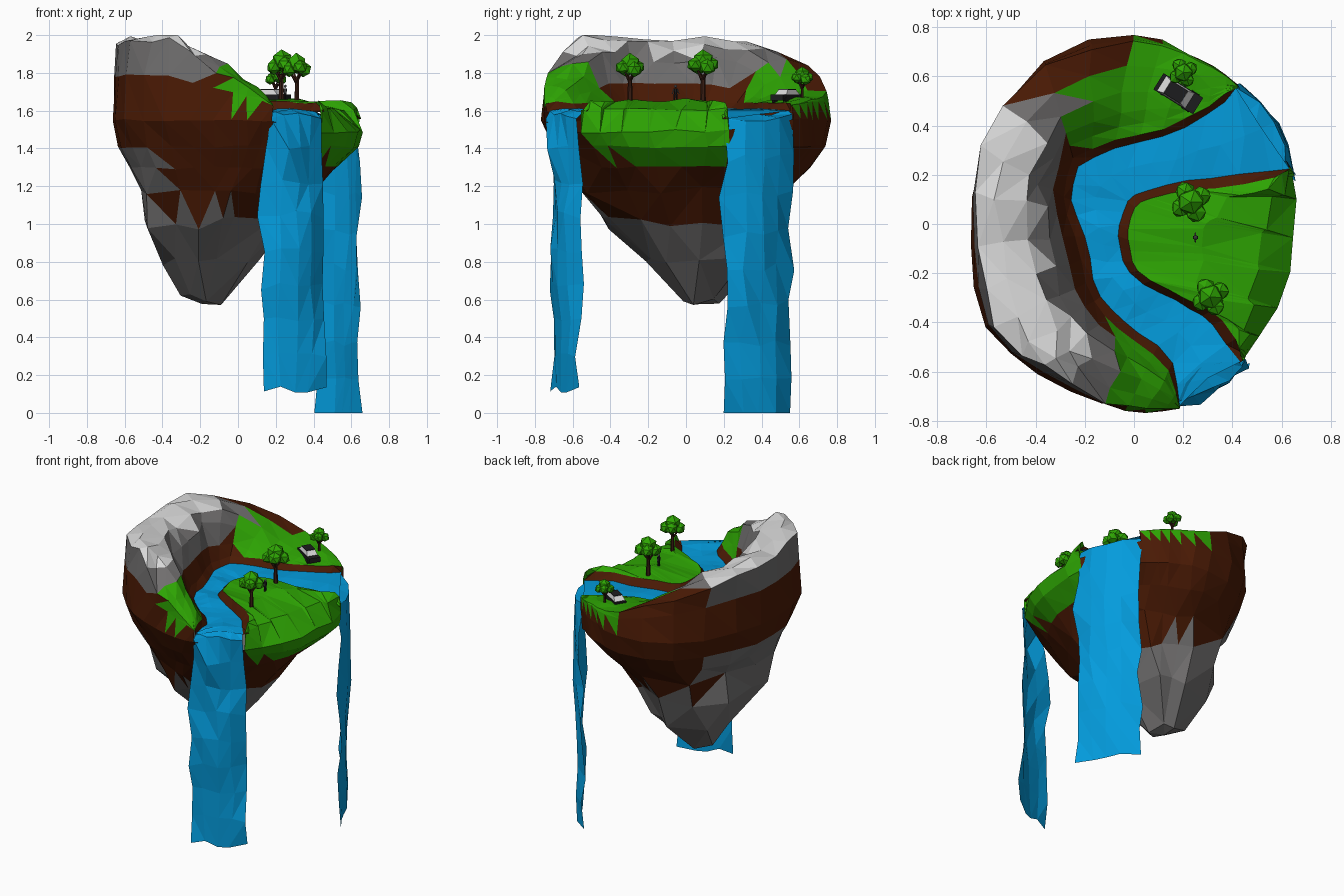
import bpy, bmesh, math, random
from mathutils import Vector as V, Matrix, noise

if "Cube" in bpy.data.objects:
    bpy.data.objects.remove(bpy.data.objects["Cube"])

random.seed(4)
COLORS = [("grass", (.027, .375, .001)), ("soil", (.07, .0105, .0015)), ("rock", (.165, .16, .16)),
          ("pale_peak", (.68, .68, .68)), ("water", (.001, .33, .72)),
          ("bark", (.04, .012, .006)), ("black", (.012, .012, .013)), ("glass_white", (.7, .7, .7))]
GRASS, SOIL, ROCK, PEAK, WATER, BARK, BLACK, WHITE = range(8)
SLOPE, HULL = 20, 21                      # temporary tags, recoloured by rule
MATS = []
for n, c in COLORS:
    m = bpy.data.materials.new(n)
    m.diffuse_color = (*c, 1)
    m.use_nodes = True
    m.node_tree.nodes["Principled BSDF"].inputs["Base Color"].default_value = m.diffuse_color
    MATS.append(m)


def finish(name, bm):
    me = bpy.data.meshes.new(name)
    bm.to_mesh(me)
    bm.free()
    for m in MATS:
        me.materials.append(m)
    ob = bpy.data.objects.new(name, me)
    bpy.context.collection.objects.link(ob)
    return ob


def strip(bm, a, b, mat, closed=False):
    """Quads between two rows of points."""
    va, vb = [bm.verts.new(p) for p in a], [bm.verts.new(p) for p in b]
    for i in range(len(a) if closed else len(a) - 1):
        j = (i + 1) % len(a)
        bm.faces.new((va[i], va[j], vb[j], vb[i])).material_index = mat


def weld(bm, amp=None):
    """Merge rows, triangulate and roughen by a position-based noise."""
    bmesh.ops.remove_doubles(bm, verts=bm.verts, dist=.004)
    bmesh.ops.triangulate(bm, faces=bm.faces)
    for v in bm.verts:
        z = v.co.z
        k = amp or (.06 if z < 1.25 or z > 1.8 else .018)
        v.co += noise.noise_vector(v.co * 7.3) * k
        v.co.z = min(2, max(0, v.co.z))
    bm.normal_update()


# ---- stations along the C-shaped river: outer bank, inner bank, island rim, ridge height
STATIONS = [(.42, .55, .64, .23, .425, .56, 1.62), (.29, .44, .42, .20, .32, .64, 1.65),
            (.12, .36, .22, .18, .20, .71, 1.67), (-.08, .31, .05, .14, .0, .77, 1.71),
            (-.23, .23, -.03, .09, -.36, .66, 1.88), (-.26, .10, -.06, 0, -.61, .31, 1.98),
            (-.20, -.05, -.05, -.10, -.665, -.08, 1.97), (-.16, -.22, -.02, -.20, -.60, -.42, 1.99),
            (-.09, -.36, .10, -.28, -.38, -.61, 1.99), (.02, -.44, .22, -.34, -.13, -.73, 1.84),
            (.15, -.56, .32, -.42, .05, -.765, 1.73), (.18, -.73, .43, -.55, .18, -.745, 1.62)]


def resample(t):
    out = []
    for i in range(len(t) - 1):
        p = [t[max(0, min(len(t) - 1, i + k))] for k in (-1, 0, 1, 2)]
        out.append(p[1])
        out.append(tuple((-a + 9 * b + 9 * c - d) / 16 for a, b, c, d in zip(*p)))
    return out + [t[-1]]


ST = resample(STATIONS)
N = len(ST)
outer = [V((s[0], s[1], 1.6)) for s in ST]
inner = [V((s[2], s[3], 1.6)) for s in ST]
inner[0].z, inner[1].z = 1.55, 1.585       # the river dips at its back mouth
rim = [V((s[4], s[5], 1.55)) for s in ST]

# ---- island land
bm = bmesh.new()
bank = []
for o, r in zip(outer, rim):
    p = o.lerp(r, min(.5, .035 / max(.01, (r - o).length)))
    p.z = 1.64
    bank.append(p)
strip(bm, outer, bank, SOIL)
row = bank
for f, h in ((.12, .3), (.25, .68), (.45, .9), (.7, 1), (.94, .93), (.97, .42), (1, None)):
    nxt = []
    for b, r, s in zip(bank, rim, ST):
        p = b.lerp(r, f)
        p.z = 1.55 if h is None else 1.64 + (s[6] - 1.64) * h
        nxt.append(p)
    strip(bm, row, nxt, SLOPE)
    row = nxt

# grassy peninsula inside the river bend
PEN = [(.65, .23), (.66, .10), (.65, -.05), (.63, -.20), (.58, -.34), (.51, -.46), (.44, -.55)]
pen = [V((*p, 1.49)) for p in PEN]
edge = [i + (i - o).normalized() * .04 for i, o in zip(inner, outer)]
for k, e in enumerate(edge):
    e.z = inner[k].z + (.0 if k in (0, N - 1) else .045)
strip(bm, inner, edge, SOIL)
row = edge
for f, z in ((.45, 1.655), (.8, 1.61), (1, 1.49)):
    nxt = []
    for k, e in enumerate(edge):
        p = e.lerp(pen[round(k * 6 / (N - 1))], f)
        p.z = min(z, e.z + .01)
        nxt.append(p)
    strip(bm, row, nxt, GRASS)
    row = nxt

# tapering underside: rings of the rim shape, coarser towards the bottom
loop = rim + pen[::-1]
row = loop
LEVELS = [(1.41, -.63, .64, -.70, .74, 1), (1.3, -.57, .53, -.63, .66, 1), (1.17, -.52, .41, -.55, .55, 2),
          (1.0, -.50, .27, -.41, .46, 2), (.8, -.41, .12, -.21, .38, 3), (.6, -.30, -.08, 0, .21, 5)]
for z, x0, x1, y0, y1, step in LEVELS:
    nxt = []
    for k in range(len(loop)):
        p = loop[k // step * step]
        nxt.append(V(((x0 + x1) / 2 + p.x / .66 * (x1 - x0) / 2,
                      (y0 + y1) / 2 + p.y / .77 * (y1 - y0) / 2, z)))
    strip(bm, row, nxt, HULL, True)
    row = nxt
strip(bm, row, [V((-.19, .1, .6))] * len(row), HULL, True)
weld(bm)
bmesh.ops.recalc_face_normals(bm, faces=bm.faces)
bm.normal_update()

# colour by height, place and slope
for f in bm.faces:
    x, y, z = f.calc_center_median()
    m = f.material_index
    if m == SLOPE:
        m = SOIL
        if z > 1.59 and y > .3 and x > -.25 and (y < .62 or x > 0):
            m = GRASS
        elif z > 1.62 and y < -.4 and x > -.09:
            m = GRASS
        elif z > 1.91 and f.normal.z > .6:
            m = PEAK
        elif z > 1.77 and y < .52:
            m = ROCK
    elif m == HULL:
        m = SOIL
        if z > 1.36 - .03 * (x > .5) and x > .38 and -.55 < y < .3:
            m = GRASS
        elif z < (1.38 if x < -.4 and y < .45 else 1.1 if x < .05 else .95):
            m = ROCK
    f.material_index = m
finish("island", bm)

# ---- river surface
bm = bmesh.new()
mid = [o.lerp(i, .5) + V((0, 0, .008)) for o, i in zip(outer, inner)]
strip(bm, inner, mid, WATER)
strip(bm, mid, outer, WATER)
weld(bm)
if sum(f.normal.z for f in bm.faces) < 0:
    bmesh.ops.reverse_faces(bm, faces=bm.faces)
finish("river", bm)


# ---- waterfalls: bulging sheets hanging from each river mouth
def waterfall(name, top, foot, bottom, bulge):
    bm = bmesh.new()
    rows = []
    for k in range(10):
        t = k / 9
        ends = [V(a).lerp(V((*b, bottom)), min(1, t * 3)) for a, b in zip(top, foot)]
        d = ends[1] - ends[0]
        out = V((-d.y, d.x, 0)).normalized()
        if out.dot(ends[0] + ends[1]) < 0:
            out = -out
        r = []
        for c in range(5):
            p = ends[0].lerp(ends[1], c / 4)
            p += out * (-.03 if k == 0 else bulge * math.sin(math.pi * c / 4) * (1 - .4 * t))
            lip = top[0].z + (top[1].z - top[0].z) * c / 4
            p.z = lip + .006 if k == 0 else lip - .02 + (bottom - lip + .02) * (k - 1) / 8
            r.append(p)
        rows.append(r)
    for a, b in zip(rows, rows[1:]):
        strip(bm, a, b, WATER)
    weld(bm, .045)
    bmesh.ops.recalc_face_normals(bm, faces=bm.faces)
    finish(name, bm)


waterfall("front_waterfall", (outer[-1], inner[-1]), ((.13, -.71), (.46, -.56)), .12, .05)
waterfall("back_waterfall", (outer[0], inner[0]), ((.42, .55), (.64, .2)), -.02, .06)


# ---- small props
def paint(verts, mat):
    for f in {f for v in verts for f in v.link_faces}:
        f.material_index = mat


def limb(bm, a, b, r0, r1, mat, sides=6):
    a, b = V(a), V(b)
    d = b - a
    M = Matrix.Translation((a + b) / 2) @ d.to_track_quat('Z', 'Y').to_matrix().to_4x4()
    paint(bmesh.ops.create_cone(bm, cap_ends=True, segments=sides, radius1=r0, radius2=r1,
                                depth=d.length, matrix=M)['verts'], mat)


def tree(name, x, y, z, s):
    """Trunk with branches under a clump of faceted leaf balls; s is total height."""
    bm = bmesh.new()
    limb(bm, (0, 0, -.05), (0, 0, .55), .055, .035, BARK)
    for k in range(4):
        a = k * math.pi / 2 + .5
        c = V((.17 * math.cos(a), .17 * math.sin(a), .68 + .05 * (k % 2)))
        limb(bm, (0, 0, .42), c, .03, .018, BARK, 5)
        paint(bmesh.ops.create_icosphere(bm, subdivisions=1, radius=.155,
              matrix=Matrix.Translation(c))['verts'], GRASS)
    paint(bmesh.ops.create_icosphere(bm, subdivisions=1, radius=.21,
          matrix=Matrix.Translation((0, 0, .81)))['verts'], GRASS)
    for v in bm.verts:
        v.co += noise.noise_vector(v.co * 5 + V((x, y, 0))) * .03
    bmesh.ops.transform(bm, matrix=Matrix.Translation((x, y, z)) @ Matrix.Scale(s, 4), verts=bm.verts)
    finish(name, bm)


tree("middle_tree", .23, .09, 1.64, .28)
tree("front_tree", .31, -.295, 1.64, .26)
tree("back_tree", .2, .615, 1.63, .2)


def block(bm, size, at, mat, taper=1):
    vs = bmesh.ops.create_cube(bm, size=1)['verts']
    for v in vs:
        k = taper if v.co.z > 0 else 1
        v.co = V((v.co.x * size[0] * k, v.co.y * size[1] * (k + 1) / 2, v.co.z * size[2])) + V(at)
    paint(vs, mat)


# car: dark body, pale windows all round, dark roof plate
bm = bmesh.new()
block(bm, (.19, .078, .032), (0, 0, .026), BLACK)
block(bm, (.135, .072, .026), (-.012, 0, .055), WHITE, .6)
block(bm, (.08, .06, .005), (-.012, 0, .069), BLACK)
for sx in (-.058, .058):
    for sy in (-1, 1):
        limb(bm, (sx, sy * .028, .012), (sx, sy * .042, .012), .018, .018, BLACK, 8)
bmesh.ops.transform(bm, verts=bm.verts,
                    matrix=Matrix.Translation((.18, .53, 1.643)) @ Matrix.Rotation(math.radians(-32), 4, 'Z'))
finish("car", bm)

# standing figure
bm = bmesh.new()
for s in (-1, 1):
    limb(bm, (0, s * .006, 0), (0, s * .005, .038), .004, .005, BLACK, 5)
    limb(bm, (0, s * .01, .064), (0, s * .018, .038), .003, .003, ROCK, 4)
limb(bm, (0, 0, .036), (0, 0, .068), .008, .011, BLACK)
paint(bmesh.ops.create_icosphere(bm, subdivisions=1, radius=.009,
      matrix=Matrix.Translation((0, 0, .079)))['verts'], ROCK)
bmesh.ops.translate(bm, vec=(.25, -.055, 1.65), verts=bm.verts)
finish("figure", bm)
